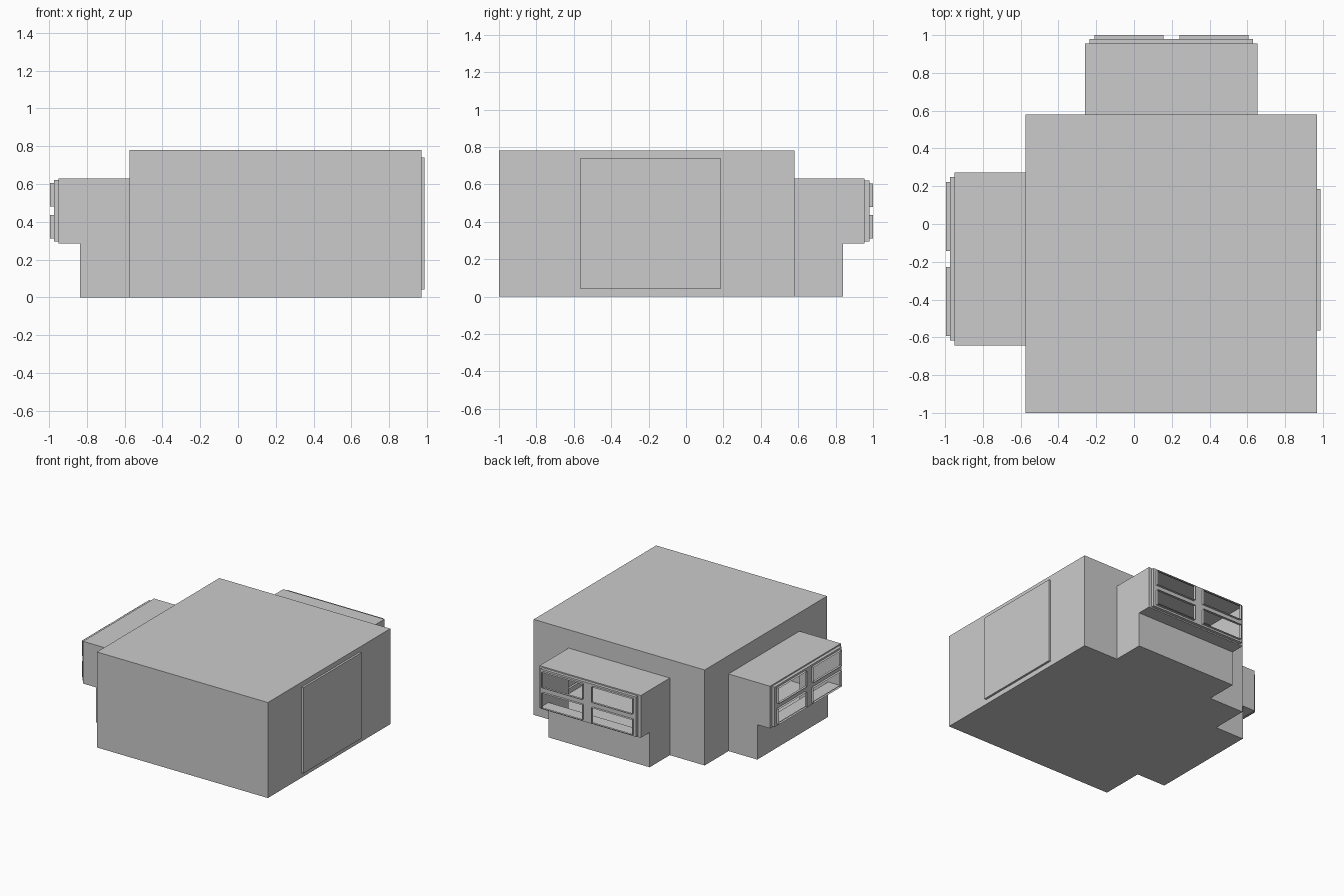
import bpy, bmesh
from math import pi

if "Cube" in bpy.data.objects:
    bpy.data.objects.remove(bpy.data.objects["Cube"])

H = 0.78                                  # room height
X0, X1, Y0, Y1 = -0.575, 0.97, -1.0, 0.58  # room walls
BAY_W, BAY_H, SEAT = 0.4575, 0.63, 0.285   # bay half width, top, seat height


def grid(bm, us, vs, place, holes=()):
    """Flat panel split at us/vs, leaving out the cells listed in holes."""
    for i in range(len(us) - 1):
        for j in range(len(vs) - 1):
            if (i, j) not in holes:
                quad = [(us[i], vs[j]), (us[i + 1], vs[j]),
                        (us[i + 1], vs[j + 1]), (us[i], vs[j + 1])]
                bm.faces.new([bm.verts.new(place(*p)) for p in quad])


def sweep(bm, pts, a, b, place, skip=()):
    """Strip of faces along closed outline pts, between depths a and b."""
    for i, p in enumerate(pts):
        if i not in skip:
            q = pts[(i + 1) % len(pts)]
            loop = [(p, a), (q, a), (q, b), (p, b)]
            bm.faces.new([bm.verts.new(place(*c, d)) for c, d in loop])


def rect(u0, u1, v0, v1):
    return [(u0, v0), (u1, v0), (u1, v1), (u0, v1)]


def finish(bm, name):
    bmesh.ops.remove_doubles(bm, verts=bm.verts, dist=1e-5)
    bmesh.ops.recalc_face_normals(bm, faces=bm.faces)
    me = bpy.data.meshes.new(name)
    bm.to_mesh(me)
    bm.free()
    ob = bpy.data.objects.new(name, me)
    bpy.context.collection.objects.link(ob)
    return ob


# Room shell: hollow, open to both bays and to the shallow door recess
bm = bmesh.new()
for z in (0, H):
    grid(bm, [X0, X1], [Y0, Y1], lambda x, y: (x, y, z))
grid(bm, [X0, X1], [0, H], lambda x, z: (x, Y0, z))
grid(bm, [X0, -0.26, 0.655, X1], [0, BAY_H, H], lambda x, z: (x, Y1, z), {(1, 0)})
grid(bm, [Y0, -0.6425, 0.2725, Y1], [0, BAY_H, H], lambda y, z: (X0, y, z), {(1, 0)})
grid(bm, [Y0, -0.565, 0.185, Y1], [0, 0.04, 0.74, H], lambda y, z: (X1, y, z), {(1, 1)})
finish(bm, "room_shell")

# Door panel, standing slightly proud of the right wall
bm = bmesh.new()
grid(bm, [-0.565, 0.185], [0.04, 0.74], lambda y, z: (0.987, y, z))
sweep(bm, rect(-0.565, 0.185, 0.04, 0.74), X1, 0.987, lambda y, z, d: (d, y, z))
finish(bm, "door")


def window_bay(name, location, angle):
    # Bay body: L-shaped profile (depth, height), open at the room and window ends
    body = bmesh.new()
    prof = [(0.58, 0), (0.84, 0), (0.84, SEAT), (0.955, SEAT),
            (0.955, BAY_H), (0.58, BAY_H)]
    sweep(body, prof, -BAY_W, BAY_W, lambda d, z, u: (u, d, z), skip=(3, 5))
    for u in (-BAY_W, BAY_W):
        body.faces.new([body.verts.new((u, d, z)) for d, z in prof])

    # Window frame: stepped border and a cross of glazing bars around four openings
    win = bmesh.new()
    sw, z0, z1 = 0.4325, 0.295, 0.62
    out = lambda u, z, d: (u, d, z)
    grid(win, [-BAY_W, -sw, sw, BAY_W], [SEAT, z0, z1, BAY_H],
         lambda u, z: (u, 0.955, z), {(1, 1)})
    sweep(win, rect(-sw, sw, z0, z1), 0.955, 0.98, out)
    us = [-sw, -0.4075, -0.0425, 0.0425, 0.4075, sw]
    zs = [z0, 0.31, 0.435, 0.48, 0.605, z1]
    panes = {(i, j) for i in (1, 3) for j in (1, 3)}
    grid(win, us, zs, lambda u, z: (u, 0.98, z), panes)
    for i, j in panes:  # thin rims around the openings
        sweep(win, rect(us[i], us[i + 1], zs[j], zs[j + 1]), 0.98, 1.0, out)

    for ob in (finish(body, name + "_bay"), finish(win, name + "_window_frame")):
        ob.location = location
        ob.rotation_euler.z = angle


window_bay("back", (0.1975, 0, 0), 0)
window_bay("left", (0.005, -0.185, 0), pi / 2)
